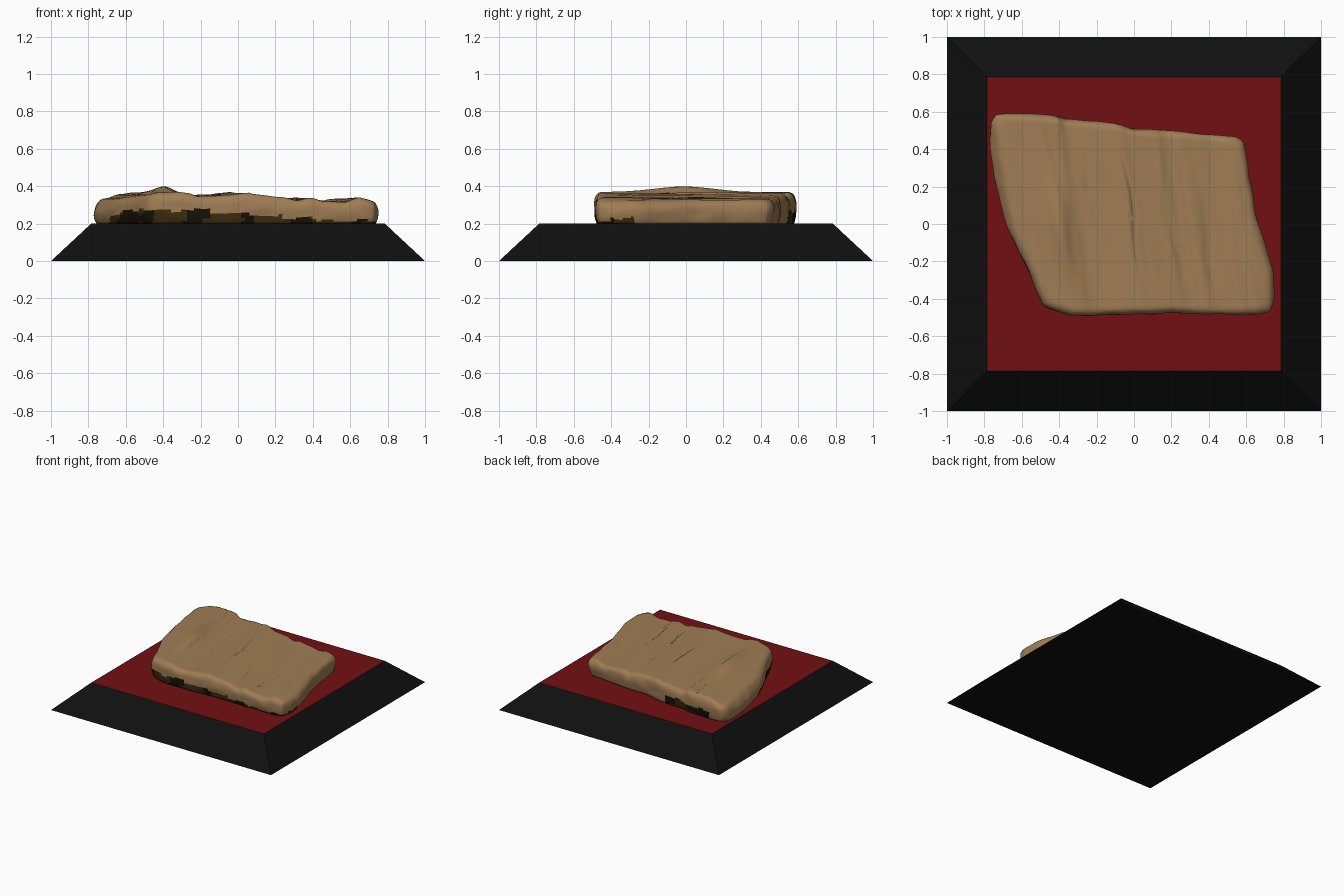
import bpy, bmesh, math
from mathutils import Vector, noise

if "Cube" in bpy.data.objects:
    bpy.data.objects.remove(bpy.data.objects["Cube"])


def material(name, rgb):
    m = bpy.data.materials.new(name)
    m.diffuse_color = (*rgb, 1)
    m.use_nodes = True
    m.node_tree.nodes["Principled BSDF"].inputs["Base Color"].default_value = m.diffuse_color
    return m


BLACK = material("black", (0.005, 0.005, 0.005))
RED = material("dark red", (0.17, 0.005, 0.006))
TAN = material("tan stone", (0.35, 0.205, 0.09))
BROWN = material("dark brown", (0.05, 0.027, 0.005))
SOOT = material("brown black", (0.008, 0.006, 0.002))


def make_object(name, bm, mats):
    bmesh.ops.recalc_face_normals(bm, faces=bm.faces)
    me = bpy.data.meshes.new(name)
    bm.to_mesh(me)
    bm.free()
    for m in mats:
        me.materials.append(m)
    ob = bpy.data.objects.new(name, me)
    bpy.context.collection.objects.link(ob)
    return ob


def interp(table, x):
    """Eased interpolation in a list of (x, value)."""
    if x <= table[0][0]:
        return table[0][1]
    for (a, p), (b, q) in zip(table, table[1:]):
        if x <= b:
            t = (x - a) / (b - a)
            return p + (q - p) * t * t * (3 - 2 * t)
    return table[-1][1]


# Plinth: low truncated pyramid, red on top
bm = bmesh.new()
low, high = [[bm.verts.new((sx * r, sy * r, z)) for sx, sy in
              ((-1, -1), (1, -1), (1, 1), (-1, 1))]
             for r, z in ((1, 0), (0.785, 0.2))]
bm.faces.new(low)
bm.faces.new(high).material_index = 1
for i in range(4):
    j = (i + 1) % 4
    bm.faces.new((low[i], low[j], high[j], high[i]))
make_object("plinth", bm, [BLACK, RED])

# Stone slab outline, seen from above
OUTLINE = [(-0.735, 0.585), (-0.6, 0.59), (-0.43, 0.58), (-0.36, 0.56), (-0.12, 0.543),
           (0.0, 0.51), (0.2, 0.5), (0.38, 0.48), (0.54, 0.465), (0.585, 0.43),
           (0.61, 0.3), (0.65, 0.06), (0.71, -0.14), (0.745, -0.26), (0.752, -0.38),
           (0.73, -0.465), (0.66, -0.482), (0.4, -0.482), (0.2, -0.476), (0.0, -0.482),
           (-0.33, -0.49), (-0.42, -0.465), (-0.485, -0.43), (-0.58, -0.22),
           (-0.69, 0.02), (-0.745, 0.25), (-0.77, 0.4), (-0.765, 0.54)]
# Height of the top across the layers, which run slightly askew to y
HEIGHT = [(-0.72, 0.29), (-0.64, 0.335), (-0.55, 0.355), (-0.47, 0.365), (-0.4, 0.372),
          (-0.33, 0.362), (-0.29, 0.346), (-0.2, 0.348), (-0.1, 0.355), (-0.02, 0.367),
          (0.05, 0.352), (0.18, 0.342), (0.25, 0.322), (0.31, 0.337), (0.4, 0.322),
          (0.49, 0.315), (0.58, 0.336), (0.66, 0.325), (0.73, 0.30)]
GROOVES = [(-0.38, 0.45, 0.2), (-0.33, -0.08, 0.22), (-0.2, 0.05, 0.25), (0.0, 0.02, 0.35),
           (0.2, -0.1, 0.35), (0.38, -0.15, 0.3), (0.6, 0.0, 0.3)]
# Upper edge of the dark soil on the front and left sides, by x
SOIL = [(-0.74, 0.2), (-0.64, 0.262), (-0.5, 0.275), (-0.3, 0.27), (-0.1, 0.26),
        (0.2, 0.238), (0.5, 0.222), (0.75, 0.215)]


def top_height(x, y):
    u = x + 0.15 * y
    h = interp(HEIGHT, u)
    h += 0.026 * math.exp(-((u + 0.4) / 0.07) ** 2 - (y / 0.22) ** 2)
    for g, mid, length in GROOVES:
        wob = 0.012 * math.sin(y * 11 + g * 20)
        h -= 0.012 * math.exp(-((u - g - wob) / 0.012) ** 2 - ((y - mid) / length) ** 2)
    return h + 0.006 * noise.noise(Vector((u * 11, y * 2.2, 3)))


def outline_points(per):
    n, pts = len(OUTLINE), []
    P = [Vector(p) for p in OUTLINE]
    for i in range(n):
        a, b, c, d = (P[(i + k) % n] for k in (-1, 0, 1, 2))
        m = min(1.0, (c - b).length * 0.5 / max((b - a).length, 1e-4) + 0.3)
        k = min(1.0, (c - b).length * 0.5 / max((d - c).length, 1e-4) + 0.3)
        for s in range(per):
            t = s / per
            pts.append((2*t**3 - 3*t*t + 1) * b + (t**3 - 2*t*t + t) * (c - a) * 0.4 * m
                       + (3*t*t - 2*t**3) * c + (t**3 - t*t) * (d - b) * 0.4 * k)
    return pts


# Rings as (scale, height share): side wall, rounded rim, then the top
RINGS = [(0.975, -0.02), (0.985, 0.09), (0.99, 0.18), (0.995, 0.27), (0.997, 0.36),
         (1, 0.45), (1, 0.54), (1, 0.63), (0.998, 0.72), (0.992, 0.82), (0.98, 0.91),
         (0.96, 0.97), (0.935, 1.0)]
SIDE = 10
RINGS += [(0.935 * (1 - k / 30), 1.0) for k in range(1, 30)]
centre = Vector((0, 0.03))
pts = outline_points(9)
bm = bmesh.new()
rings = []
for s, f in RINGS:
    ring = []
    for p in pts:
        q = centre + (p - centre) * s
        z = 0.2 + f * (top_height(q.x, q.y) - 0.2)
        if s > 0.95:  # roughen the side walls
            q = q + (p - centre).normalized() * 0.007 * noise.noise(Vector((p.x * 9, p.y * 9, z * 16)))
        ring.append(bm.verts.new((q.x, q.y, z)))
    rings.append(ring)
n = len(pts)
for r, (a, b) in enumerate(zip(rings, rings[1:])):
    for i in range(n):
        j = (i + 1) % n
        f = bm.faces.new((a[i], a[j], b[j], b[i]))
        if r >= SIDE:
            continue
        # Dark soil patches low on the walls
        c = f.calc_center_median()
        rough = noise.noise(c * 13)
        limit = 0.0
        if c.y < -0.4 or (c.x < -0.4 and c.y < 0.05):
            limit = interp(SOIL, c.x)
        elif c.x > 0.5 and c.y < -0.28:
            limit = 0.235
        elif c.y > 0.45 and -0.62 < c.x < -0.2:
            limit = 0.26
        if c.z < limit + 0.022 * rough:
            f.material_index = 2 if noise.noise(c * 8 + Vector((5, 2, 1))) > 0.08 else 1
mid = bm.verts.new((centre.x, centre.y, top_height(*centre)))
for i in range(n):
    bm.faces.new((rings[-1][i], rings[-1][(i + 1) % n], mid))
bm.faces.new(rings[0])
slab = make_object("stone_slab", bm, [TAN, BROWN, SOOT])
for p in slab.data.polygons:
    p.use_smooth = True
